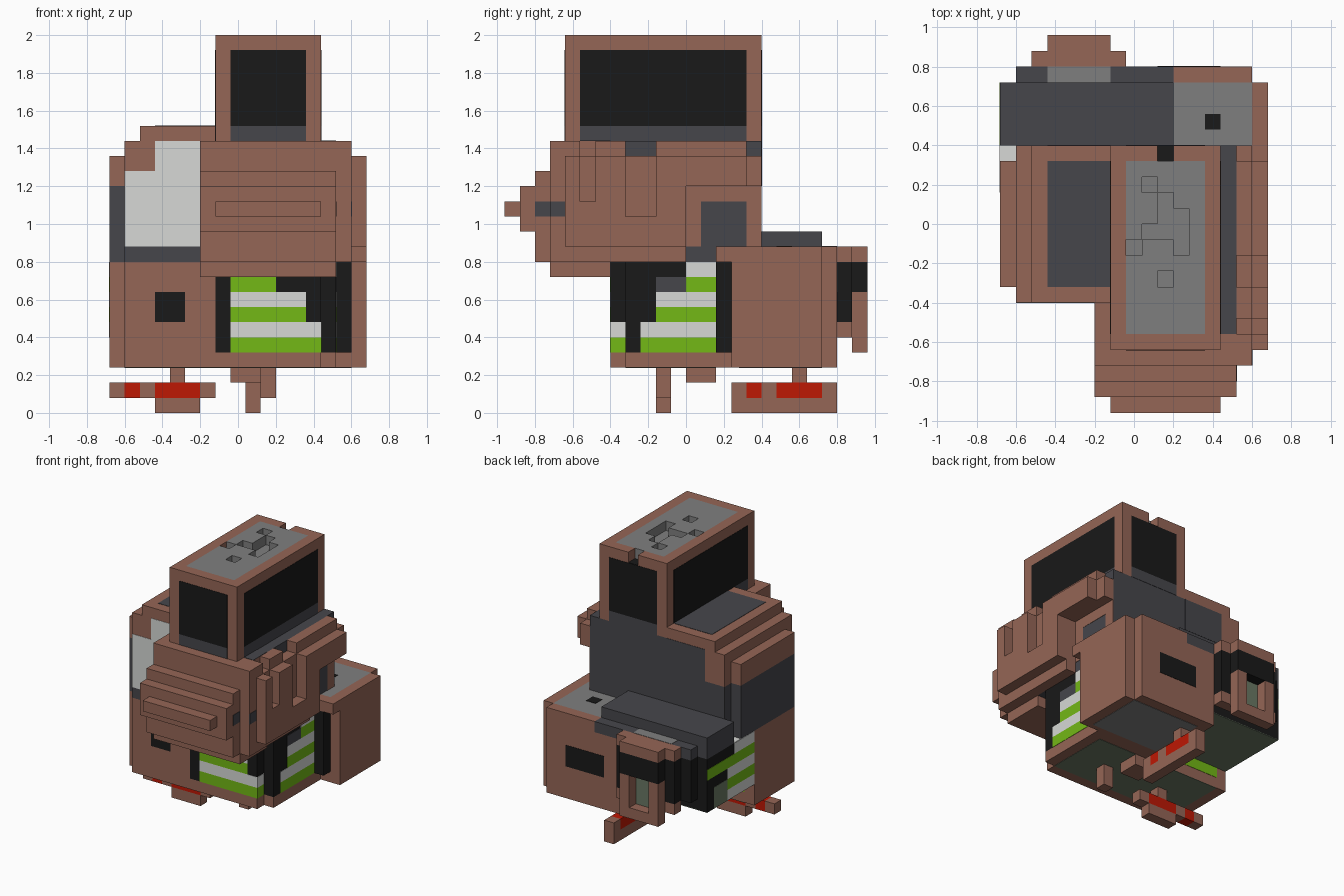
import bpy

if "Cube" in bpy.data.objects:
    bpy.data.objects.remove(bpy.data.objects["Cube"])

CELL = 0.08
ORIGIN = (-0.68, -0.96, 0.0)


def material(name, r, g, b):
    m = bpy.data.materials.new(name)
    m.use_nodes = True
    lin = [(c / 255 / 12.92 if c < 11 else ((c / 255 + 0.055) / 1.055) ** 2.4) for c in (r, g, b)]
    m.diffuse_color = (*lin, 1)
    m.node_tree.nodes["Principled BSDF"].inputs["Base Color"].default_value = (*lin, 1)
    return m


BROWN = material("clay brown", 149, 102, 86)
SLATE = material("slate", 70, 70, 75)
BLACK = material("black", 25, 25, 25)
GRAY = material("mid gray", 127, 127, 127)
LIGHT = material("light gray", 215, 217, 214)
LIME = material("lime", 115, 184, 22)
RED = material("red", 190, 24, 4)
SAGE = material("sage", 106, 120, 100)


# Solid block between two corners, measured in cells
def block(name, mat, x, y, z):
    lo = [o + CELL * p[0] for o, p in zip(ORIGIN, (x, y, z))]
    hi = [o + CELL * p[1] for o, p in zip(ORIGIN, (x, y, z))]
    bpy.ops.mesh.primitive_cube_add(size=1, location=[(a + b) / 2 for a, b in zip(lo, hi)])
    ob = bpy.context.object
    ob.name = name
    for v in ob.data.vertices:
        v.co = [c * (b - a) for c, a, b in zip(v.co, lo, hi)]
    ob.data.materials.append(mat)
    return ob


# Thin painted plate lying on a plane across one axis
def panel(name, mat, axis, at, u, v):
    spans = [u, v]
    spans.insert("xyz".index(axis), (at - 0.03, at + 0.03))
    return block(name, mat, *spans)


# Front corner room
block("front_room", BROWN, (1, 7), (7, 14), (3, 10))
block("front_room_side", BROWN, (0, 1), (8, 14), (3, 10))
panel("front_room_window", BLACK, "y", 7, (3, 5), (6, 8))
panel("front_room_back_stripe", LIME, "y", 14, (1, 7), (4, 5))

# Back corner room with a flush roof
block("back_room", BROWN, (8, 16), (15, 22), (3, 10))
block("back_room_side", BROWN, (16, 17), (15, 21), (3, 11))
block("back_room_rim", BROWN, (11, 16), (21, 22), (10, 11))
block("back_room_inner_rim", BROWN, (15, 17), (14, 15), (10, 11))
block("back_room_roof", GRAY, (11, 16), (15, 21), (10, 11))
panel("roof_dot", BLACK, "z", 11, (13, 14), (18, 19))
panel("back_room_window", BLACK, "y", 22, (10, 14), (6, 8))
panel("back_room_floor", GRAY, "z", 3, (9, 16), (15.5, 21))

# Dark striped wings in the other two corners
block("wing_base", BROWN, (7, 14), (7, 15), (3, 4))
block("wing_base_side", BROWN, (14, 15), (8, 15), (3, 4))
block("wing_core", BLACK, (7, 14), (7, 15), (4, 10))
block("wing_core_side", BLACK, (14, 15), (8, 15), (4, 10))
block("wing_post", BLACK, (15, 16), (14, 15), (4, 10))
block("rear_wing_core", BLACK, (1, 8), (14, 21), (5, 10))
block("rear_wing_back", BLACK, (1, 8), (21, 22), (6, 10))
block("rear_wing_side", BLACK, (0, 1), (14, 21), (5, 10))
panel("underside", SAGE, "z", 3, (1, 14), (8, 14))
panel("rear_underside", SAGE, "z", 5, (0, 8), (14, 21))

# Stripes shrink in steps towards the top
front_ends = (14, 14, 13, 13, 11)
side_starts = (9, 9, 10, 10, 12, 12)
rear_ends = (15, 18, 18, 18, 21, 17)
for n, start in enumerate(side_starts):
    color = LIGHT if n % 2 else LIME
    z = (4 + n, 5 + n)
    if n < len(front_ends):
        panel("front_stripe", color, "y", 7, (8, front_ends[n]), z)
    panel("left_stripe", color, "x", 15, (start, 14), z)
    if n > 0:
        panel("rear_stripe", color, "x", 0, (14, rear_ends[n]), z)
for n, color in enumerate((LIME, LIGHT)):
    panel("corner_stripe", color, "x", 14, (7, 8), (4 + n, 5 + n))
panel("side_patch", SLATE, "x", 15, (10, 12), (8, 9))
panel("rear_wing_top", LIGHT, "z", 10, (0, 1), (15, 17))
panel("rear_side_window", SAGE, "x", 0, (18, 20), (5, 7))

# Rear deck and porch
block("deck", SLATE, (0, 11), (17, 21), (10, 12))
block("deck_edge", SLATE, (1, 11), (21, 22), (10, 11))
panel("deck_recess", GRAY, "z", 11, (3, 7), (21, 22))
for name, color, z in (("sill", BROWN, (5, 6)), ("band", BLACK, (6, 10)), ("cap", BROWN, (10, 11))):
    block("porch_" + name, color, (2, 8), (22, 23), z)
block("porch_front_cap", BROWN, (3, 7), (23, 24), (10, 11))
block("porch_front_band", BLACK, (3, 7), (23, 24), (8, 10))
block("porch_frame_bottom", BROWN, (3, 7), (23, 24), (4, 5))
for x in (3, 6):
    block("porch_frame_post", BROWN, (x, x + 1), (23, 24), (5, 8))
panel("porch_window", SAGE, "y", 23, (4, 6), (5, 8))

# Upper body and shoulder
block("body_core", SLATE, (1, 15), (7, 17), (10, 15))
block("body_upper", SLATE, (7, 15), (7, 17), (15, 18))
block("shoulder", BROWN, (1, 7), (7, 17), (15, 18))
block("shoulder_top", BROWN, (2, 7), (7, 17), (18, 19))
block("shoulder_side_low", SLATE, (0, 1), (8, 16), (10, 15))
block("shoulder_side_high", BROWN, (0, 1), (8, 16), (15, 17))
panel("shoulder_hatch", SLATE, "z", 19, (3, 7), (8, 16))
panel("shoulder_back", SLATE, "y", 17, (3, 7), (15, 18))
panel("chest_low", LIGHT, "y", 7, (1, 6), (11, 16))
panel("chest_high", LIGHT, "y", 7, (3, 6), (16, 18))

# Stepped snout
block("snout", BROWN, (6, 15), (3, 7), (9, 18))
block("snout_step", BROWN, (6, 15), (2, 3), (10, 16))
block("snout_ridge", BROWN, (6, 15), (1, 2), (12, 15))
block("snout_tip", BROWN, (7, 14), (0, 1), (13, 14))
panel("snout_trough", SLATE, "z", 18, (14, 15), (5, 7))
panel("mouth_front", SLATE, "x", 15, (2, 3), (13, 14))
panel("mouth_back", SLATE, "x", 16, (3, 4), (13, 14))

# Body side behind the cheek: brown frame around a slate patch
for y, z in (((12, 13), (11, 15)), ((16, 17), (11, 15)), ((13, 16), (14, 15))):
    panel("body_side_frame", BROWN, "x", 15, y, z)

# Cheek plate, its top teeth, and the raised fingers over it
block("cheek", BROWN, (15, 16), (3, 12), (10, 17))
block("cheek_back", BROWN, (15, 16), (12, 17), (15, 17))
for y in ((3, 5), (6, 8), (10, 16)):
    block("cheek_tooth", BROWN, (15, 16), y, (17, 18))
block("finger_base", BROWN, (16, 17), (4, 12), (11, 13))
block("finger_web", BROWN, (16, 17), (4, 8), (13, 14))
for y, low in (((4, 5), 14), ((6, 8), 14), ((10, 12), 13), ((12, 16), 15)):
    block("finger", BROWN, (16, 17), y, (low, 17))

# Tower with framed screens
block("tower", BROWN, (7, 14), (4, 17), (18, 24))
for at in (4, 17):
    panel("tower_screen", BLACK, "y", at, (8, 13), (19, 24))
    panel("tower_strip", SLATE, "y", at, (8, 13), (18, 19))
for at in (7, 14):
    panel("tower_side_screen", BLACK, "x", at, (5, 16), (19, 24))
    panel("tower_side_strip", SLATE, "x", at, (5, 16), (18, 19))
    edge = min(at, 13)
    block("tower_rim_side", BROWN, (edge, edge + 1), (4, 17), (24, 25))
block("tower_rim_front", BROWN, (8, 13), (4, 5), (24, 25))
for x in ((8, 10), (11, 13)):
    block("tower_rim_back", BROWN, x, (16, 17), (24, 25))
panel("tower_notch", BLACK, "z", 24, (10, 11), (16, 17))

# Tower roof with square pits
roof = block("tower_roof", GRAY, (8, 13), (5, 16), (24, 25))
pits = [((9, 10), (14, 15)), ((10, 11), (11, 14)), ((11, 12), (10, 13)), ((9, 11), (11, 12)),
        ((8, 9), (10, 11)), ((10, 11), (8, 9))]
for x, y in pits:
    cutter = block("pit_cutter", GRAY, x, y, (24.1, 26))
    cutter.hide_render = True
    cut = roof.modifiers.new("pit", "BOOLEAN")
    cut.operation = "DIFFERENCE"
    cut.solver = "EXACT"
    cut.object = cutter
bpy.context.view_layer.update()
bpy.context.view_layer.objects.active = roof
for cut in list(roof.modifiers):
    bpy.ops.object.modifier_apply(modifier=cut.name)
for ob in [o for o in bpy.data.objects if o.name.startswith("pit_cutter")]:
    bpy.data.objects.remove(ob)

# Two feet with red lights, and small nubs under the base
block("front_foot_post", BROWN, (4, 5), (10, 11), (2, 3))
block("front_foot_sole", BROWN, (3, 6), (10, 11), (0, 1))
for color, spans in ((BROWN, ((0, 1), (2, 3), (6, 7))), (RED, ((1, 2), (3, 6)))):
    for s in spans:
        block("front_foot_bar", color, s, (10, 11), (1, 2))
        block("back_foot_bar", color, (9, 10), (15 + s[0], 15 + s[1]), (1, 2))
block("back_foot_sole", BROWN, (9, 10), (15, 22), (0, 1))
block("back_foot_post", BROWN, (9, 10), (19, 20), (2, 3))
block("front_nub", BROWN, (10, 11), (10, 11), (1, 3))
block("middle_nub", BROWN, (8, 10), (12, 14), (2, 3))
